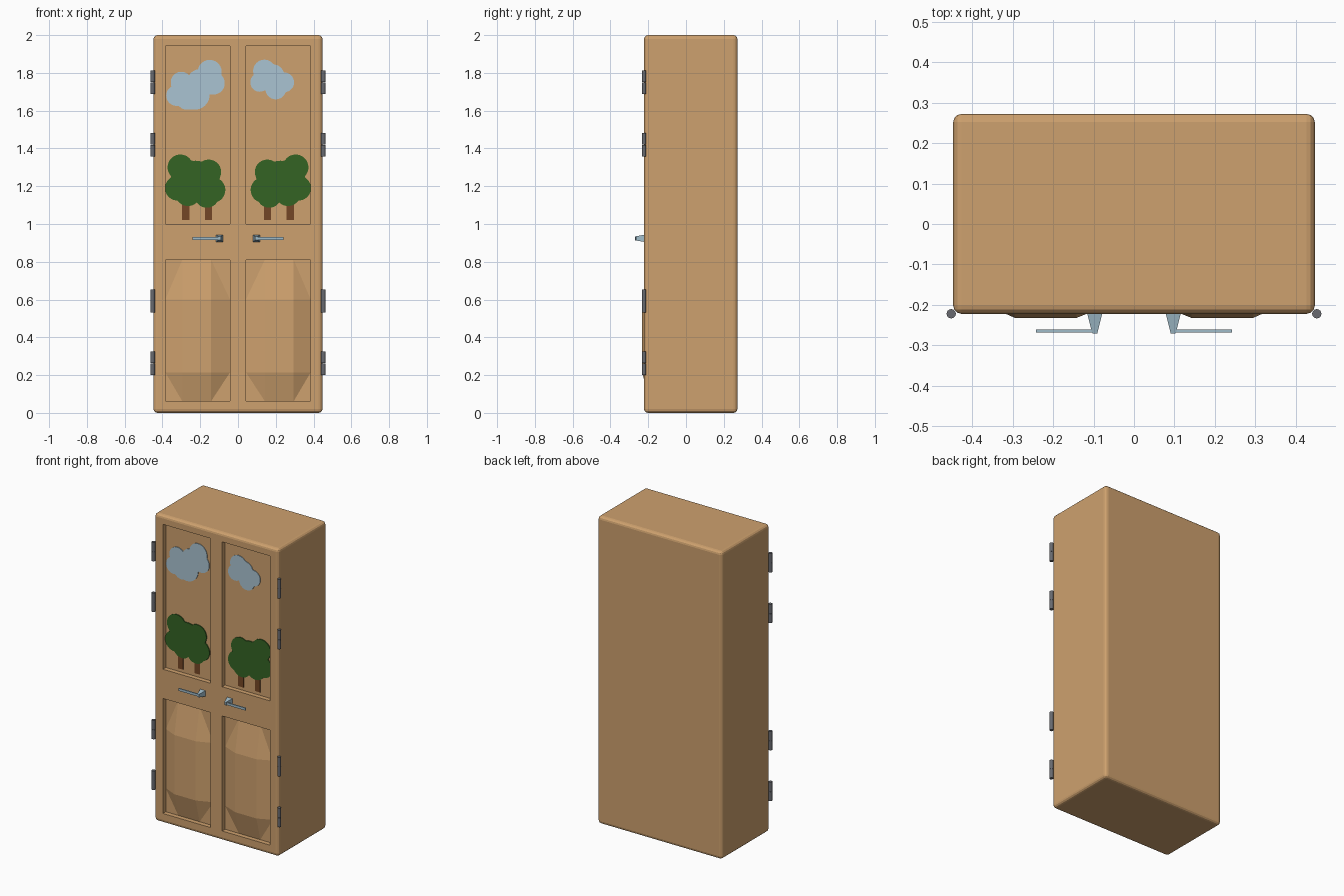
import bpy, bmesh, math
from mathutils import Vector

cube = bpy.data.objects.get("Cube")
if cube:
    bpy.data.objects.remove(cube, do_unlink=True)


def material(name, r, g, b):
    """Flat material from display colour, stored as linear values."""
    lin = [(c / 255 / 12.92) if c < 11 else ((c / 255 + 0.055) / 1.055) ** 2.4 for c in (r, g, b)]
    m = bpy.data.materials.new(name)
    m.use_nodes = True
    m.diffuse_color = (*lin, 1)
    bsdf = next(n for n in m.node_tree.nodes if n.type == 'BSDF_PRINCIPLED')
    bsdf.inputs["Base Color"].default_value = (*lin, 1)
    return m


WOOD = material("wood", 206, 161, 110)
SKY = material("cloud_blue", 170, 196, 210)
LEAF = material("leaf_green", 52, 99, 36)
BARK = material("bark_brown", 116, 70, 38)
IRON = material("hinge_iron", 104, 106, 112)
STEEL = material("handle_steel", 160, 188, 202)

FRONT, BACK, RECESS = -0.222, 0.272, -0.192


def finish(name, bm, mat):
    bmesh.ops.recalc_face_normals(bm, faces=bm.faces)
    mesh = bpy.data.meshes.new(name)
    bm.to_mesh(mesh)
    bm.free()
    mesh.materials.append(mat)
    ob = bpy.data.objects.new(name, mesh)
    bpy.context.collection.objects.link(ob)
    return ob


def box(name, x, y, z, mat):
    """Box from (low, high) ranges on each axis."""
    bm = bmesh.new()
    bmesh.ops.create_cube(bm, size=1)
    for v in bm.verts:
        v.co = Vector([(lo + hi) / 2 + c * (hi - lo) for c, (lo, hi) in zip(v.co, (x, y, z))])
    return finish(name, bm, mat)


def span(side, a, b):
    return tuple(sorted((side * a, side * b)))


# Cabinet body with rounded edges and four recessed door panels
body = box("cabinet_body", (-0.447, 0.447), (FRONT, BACK), (0, 2), WOOD)
bevel = body.modifiers.new("rounded_edges", 'BEVEL')
bevel.width, bevel.segments = 0.02, 3
cutters = []
for side in (-1, 1):
    for z in ((1.0, 1.942), (0.062, 0.81)):
        cutter = box("panel_cutter", span(side, 0.042, 0.385), (FRONT - 0.1, RECESS), z, WOOD)
        cutter.hide_render = True
        cut = body.modifiers.new("panel_recess", 'BOOLEAN')
        cut.operation, cut.solver, cut.object = 'DIFFERENCE', 'EXACT', cutter
        cutters.append(cutter)
dg = bpy.context.evaluated_depsgraph_get()
carved = bpy.data.meshes.new_from_object(body.evaluated_get(dg))
body.modifiers.clear()
body.data = carved
for cutter in cutters:
    bpy.data.objects.remove(cutter, do_unlink=True)


def raised_panel(name, side):
    """Faceted bulge: flat raised middle with sloping sides and tapered ends."""
    bm = bmesh.new()
    inner, outer, ends = (0.142, 0.295), (0.042, 0.385), (0.062, 0.81)
    levels = (0.215, 0.6)

    def vert(x, y, z):
        return bm.verts.new((side * x, y, z))
    mid = [[vert(x, -0.232, z) for x in inner] for z in levels]
    rim = [[vert(x, RECESS, z) for x in outer] for z in levels]
    tip = [[vert(x, RECESS, z) for x in inner] for z in ends]
    bm.faces.new((mid[0][0], mid[0][1], mid[1][1], mid[1][0]))
    for i in (0, 1):
        bm.faces.new((rim[0][i], mid[0][i], mid[1][i], rim[1][i]))
        bm.faces.new((tip[i][0], tip[i][1], mid[i][1], mid[i][0]))
        for k in (0, 1):
            bm.faces.new((rim[i][k], mid[i][k], tip[i][k]))
    bm.faces.new((tip[0][0], tip[0][1], rim[0][1], rim[1][1],
                  tip[1][1], tip[1][0], rim[1][0], rim[0][0]))
    return finish(name, bm, WOOD)


def puffy_plate(name, centre, lobes, mat, y, flip=1):
    """Thin plate whose outline is the union of round lobes (x, z, radius)."""
    bm = bmesh.new()
    c, ring = Vector(centre), []
    for i in range(96):
        a = math.tau * i / 96
        d = Vector((math.cos(a), math.sin(a)))
        reach = 0.02
        for x, z, r in lobes:
            to = Vector((x, z)) - c
            along = to.dot(d)
            disc = r * r - (to.length_squared - along * along)
            if disc > 0:
                reach = max(reach, along + math.sqrt(disc))
        p = c + d * reach
        ring.append(bm.verts.new((flip * p.x, y, p.y)))
    hub = bm.verts.new((flip * c.x, y, c.y))
    faces = [bm.faces.new((hub, ring[i - 1], ring[i])) for i in range(96)]
    bmesh.ops.dissolve_verts(bm, verts=[hub])
    out = bmesh.ops.extrude_face_region(bm, geom=bm.faces[:])
    for v in out["geom"]:
        if isinstance(v, bmesh.types.BMVert):
            v.co.y = RECESS
    return finish(name, bm, mat)


# Painted clouds
puffy_plate("right_cloud", (-0.22, 1.71),
            [(-0.15, 1.805, 0.064), (-0.3, 1.75, 0.056), (-0.325, 1.68, 0.055),
             (-0.23, 1.685, 0.08), (-0.13, 1.745, 0.06), (-0.27, 1.66, 0.055), (-0.2, 1.75, 0.07)],
            SKY, RECESS - 0.004)
puffy_plate("left_cloud", (0.185, 1.76),
            [(0.14, 1.81, 0.06), (0.115, 1.75, 0.05), (0.245, 1.75, 0.052),
             (0.2, 1.715, 0.055), (0.185, 1.785, 0.06)],
            SKY, RECESS - 0.004)

FOLIAGE = [(0.305, 1.3, 0.068), (0.155, 1.275, 0.066), (0.32, 1.19, 0.066), (0.135, 1.18, 0.068),
           (0.265, 1.16, 0.065), (0.165, 1.15, 0.064), (0.225, 1.235, 0.1)]


def hinge(name, side, z):
    """Round hinge pin made of two stacked knuckles."""
    bm = bmesh.new()
    for low in (0, 1):
        out = bmesh.ops.create_cone(bm, cap_ends=True, segments=16, radius1=0.0115,
                                    radius2=0.0115, depth=0.061)
        bmesh.ops.translate(bm, verts=out["verts"], vec=(side * 0.452, FRONT, z - 0.031 + 0.062 * low))
    return finish(name, bm, IRON)


def handle_post(name, side):
    """Square post tapering away from the door."""
    bm = bmesh.new()
    bmesh.ops.create_cube(bm, size=1)
    for v in bm.verts:
        tip = v.co.y < 0
        half_x, half_z = (0.006, 0.01) if tip else (0.019, 0.019)
        v.co = (side * 0.097 + math.copysign(half_x, v.co.x), -0.271 if tip else FRONT + 0.002,
                0.924 + math.copysign(half_z, v.co.z))
    return finish(name, bm, STEEL)


for side, label in ((-1, "right"), (1, "left")):
    raised_panel(label + "_lower_panel", side)
    # Painted trees
    puffy_plate(label + "_foliage", (0.225, 1.22), FOLIAGE, LEAF, RECESS - 0.006, side)
    for n, x in (("inner", 0.157), ("outer", 0.277)):
        box(f"{label}_{n}_trunk", span(side, x - 0.019, x + 0.019), (RECESS - 0.003, RECESS),
            (1.02, 1.17), BARK)
    # Hinges
    for i, z in enumerate((0.263, 0.593, 1.42, 1.75)):
        pin = hinge(f"{label}_hinge_{i + 1}", side, z)
        bpy.ops.object.select_all(action='DESELECT')
        pin.select_set(True)
        bpy.context.view_layer.objects.active = pin
        bpy.ops.object.shade_smooth_by_angle(angle=math.radians(35))
    # Lever handles
    handle_post(label + "_handle_post", side)
    box(label + "_handle_lever", span(side, 0.095, 0.242), (-0.268, -0.261), (0.916, 0.932), STEEL)
